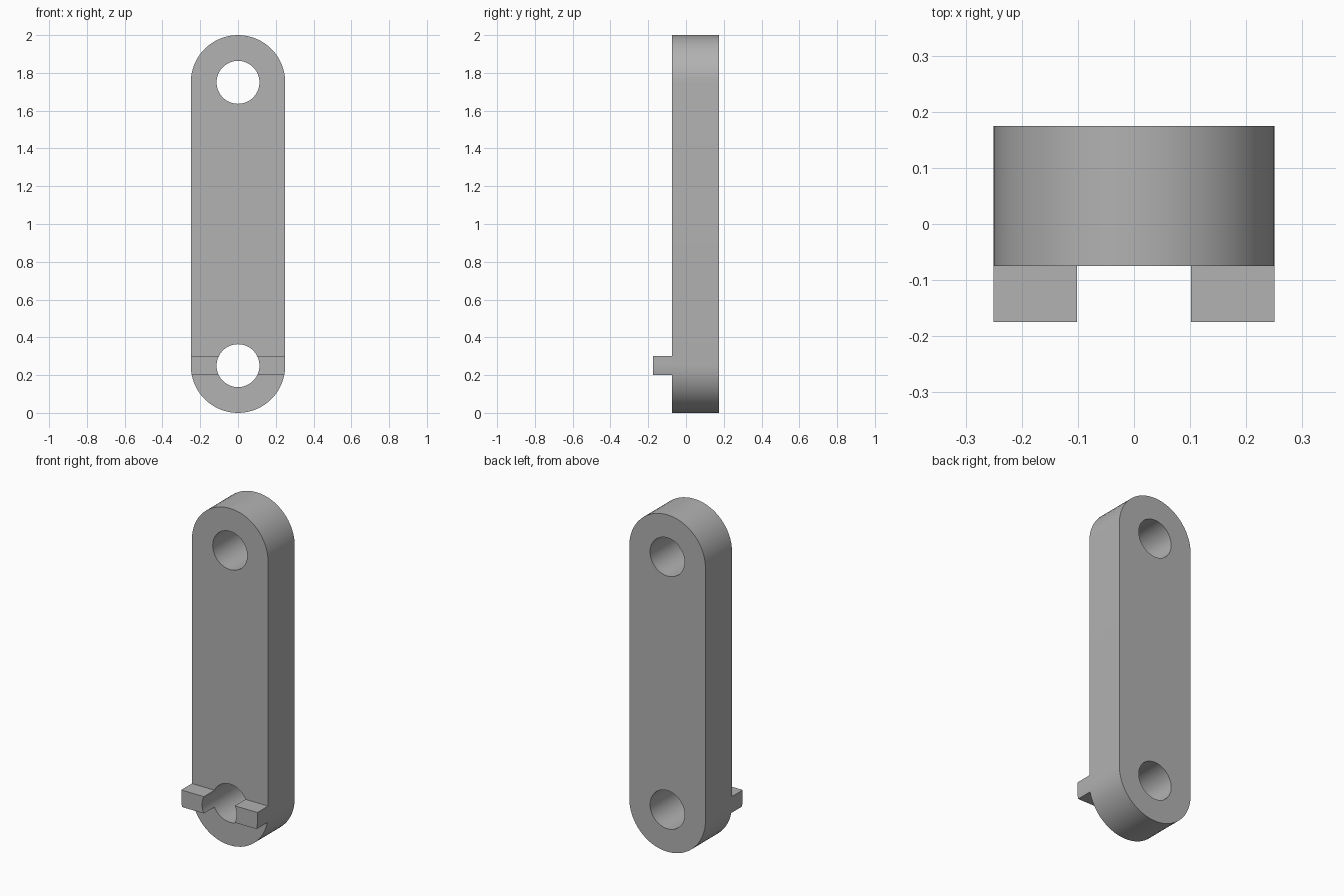
import bpy, bmesh, math
from mathutils import Matrix

if "Cube" in bpy.data.objects:
    bpy.data.objects.remove(bpy.data.objects["Cube"])

R, HOLE, Z_LOW, Z_HIGH = 0.25, 0.1135, 0.25, 1.75
FRONT, BACK, TAB_FRONT = -0.075, 0.175, -0.175
SEG = 32

grey = bpy.data.materials.new("plain grey")
grey.diffuse_color = (0.445, 0.445, 0.445, 1)
grey.use_nodes = True
grey.node_tree.nodes["Principled BSDF"].inputs["Base Color"].default_value = grey.diffuse_color


def make_object(name, bm):
    bmesh.ops.recalc_face_normals(bm, faces=bm.faces)
    mesh = bpy.data.meshes.new(name)
    bm.to_mesh(mesh)
    bm.free()
    mesh.materials.append(grey)
    obj = bpy.data.objects.new(name, mesh)
    bpy.context.collection.objects.link(obj)
    return obj


def slot(name, y0, y1):
    """Upright bar with half-round ends, extruded along y."""
    bm = bmesh.new()
    verts = []
    for centre, start in ((Z_HIGH, 0), (Z_LOW, math.pi)):
        for i in range(SEG + 1):
            a = start + math.pi * i / SEG
            verts.append(bm.verts.new((R * math.cos(a), y0, centre + R * math.sin(a))))
    face = bm.faces.new(verts)
    moved = bmesh.ops.extrude_face_region(bm, geom=[face])["geom"]
    bmesh.ops.translate(bm, vec=(0, y1 - y0, 0),
                        verts=[g for g in moved if isinstance(g, bmesh.types.BMVert)])
    return make_object(name, bm)


def hole_cutter(z):
    bm = bmesh.new()
    bmesh.ops.create_cone(bm, cap_ends=True, segments=2 * SEG, radius1=HOLE, radius2=HOLE,
                          depth=1, matrix=Matrix.Translation((0, 0, z)) @ Matrix.Rotation(math.pi / 2, 4, 'X'))
    return make_object("hole_cutter", bm)


def band_cutter():
    bm = bmesh.new()
    bmesh.ops.create_cube(bm, size=1, matrix=Matrix.Translation((0, 0, 0.25)) @ Matrix.Diagonal((1, 1, 0.1, 1)))
    return make_object("band_cutter", bm)


def cut(obj, cutter, operation='DIFFERENCE'):
    mod = obj.modifiers.new("cut", 'BOOLEAN')
    mod.object, mod.operation, mod.solver = cutter, operation, 'EXACT'
    bpy.context.view_layer.objects.active = obj
    bpy.ops.object.modifier_apply(modifier=mod.name)
    bpy.data.objects.remove(cutter)


# Link bar with a pivot hole at each end
bar = slot("link_bar", FRONT, BACK)
cut(bar, hole_cutter(Z_HIGH))
cut(bar, hole_cutter(Z_LOW))

# Pair of drive tabs on the front, following the bar edge and the lower hole
tabs = slot("drive_tabs", TAB_FRONT, FRONT)
cut(tabs, band_cutter(), 'INTERSECT')
cut(tabs, hole_cutter(Z_LOW))

# Smooth round walls, sharp rims
for obj in (bar, tabs):
    bpy.ops.object.select_all(action='DESELECT')
    obj.select_set(True)
    bpy.context.view_layer.objects.active = obj
    bpy.ops.object.shade_smooth_by_angle(angle=math.radians(30))
